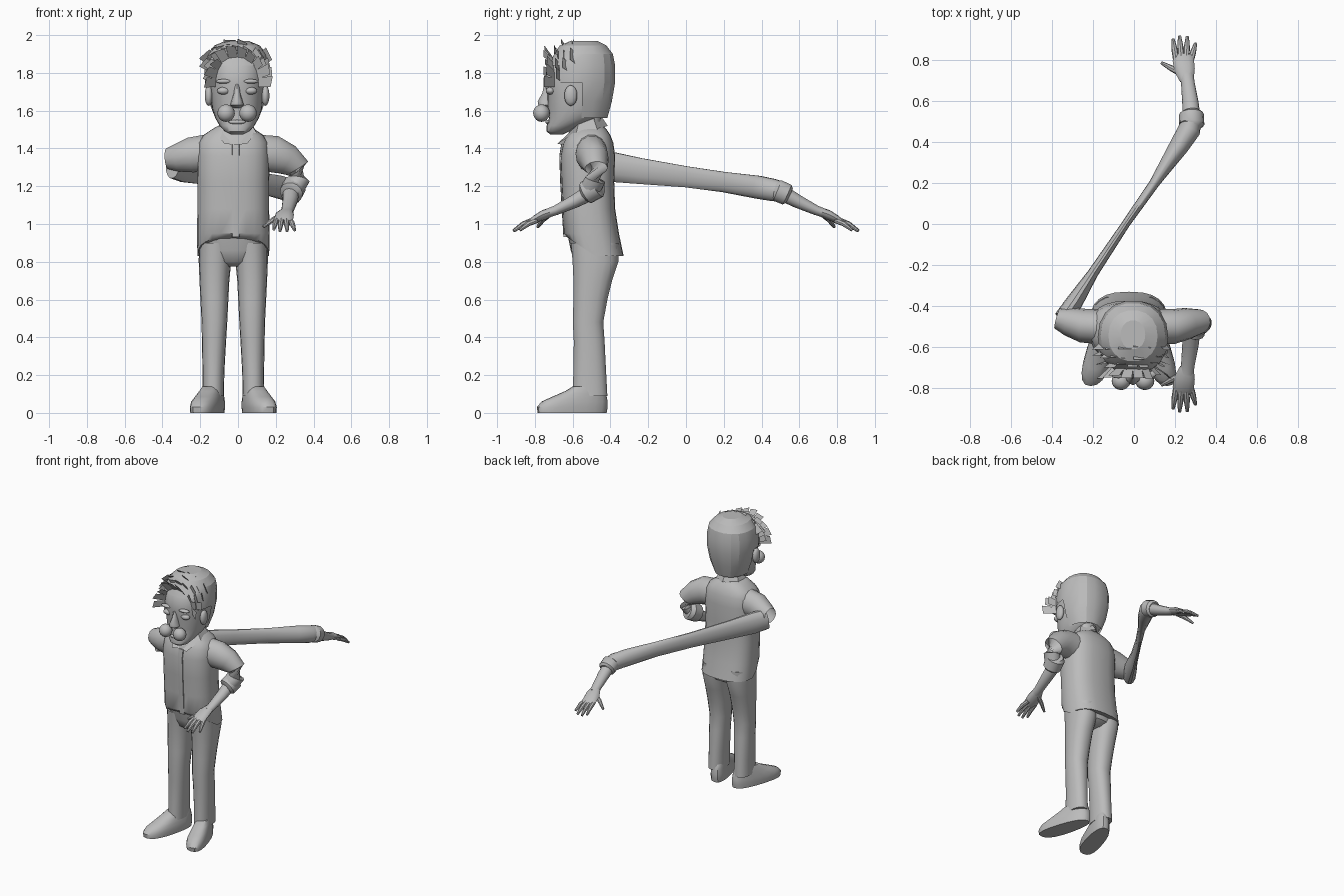
import bpy, bmesh, math, random
from mathutils import Vector

random.seed(4)
cube = bpy.data.objects.get("Cube")
if cube:
    bpy.data.objects.remove(cube, do_unlink=True)

clay = bpy.data.materials.new("plain_grey")
clay.use_nodes = True
clay.diffuse_color = (0.5, 0.5, 0.5, 1)
clay.node_tree.nodes["Principled BSDF"].inputs["Base Color"].default_value = (0.5, 0.5, 0.5, 1)
MID = -0.025          # centre line of the body
HEAD = -0.005         # centre line of the head


def finish(name, bm, angle=40):
    bmesh.ops.recalc_face_normals(bm, faces=bm.faces)
    me = bpy.data.meshes.new(name)
    bm.to_mesh(me)
    bm.free()
    me.materials.append(clay)
    ob = bpy.data.objects.new(name, me)
    bpy.context.collection.objects.link(ob)
    bpy.ops.object.select_all(action='DESELECT')
    ob.select_set(True)
    bpy.context.view_layer.objects.active = ob
    bpy.ops.object.shade_smooth_by_angle(angle=math.radians(angle))
    return ob


def skin(rings, caps=True):
    """Bridge rings of points into a bmesh."""
    bm = bmesh.new()
    vs = [[bm.verts.new(p) for p in r] for r in rings]
    n = len(vs[0])
    for a, b in zip(vs, vs[1:]):
        for i in range(n):
            j = (i + 1) % n
            bm.faces.new((a[i], a[j], b[j], b[i]))
    if caps:
        bm.faces.new(vs[0])
        bm.faces.new(vs[-1])
    return bm


def unit(n, power):
    out = []
    for i in range(n):
        a = 2 * math.pi * i / n
        c, s = math.cos(a), math.sin(a)
        out.append((math.copysign(abs(c) ** (2 / power), c), math.copysign(abs(s) ** (2 / power), s)))
    return out


def stack(rows, n=24, power=2.3):
    """Level rings from rows of (z, centre x, half width, front y, back y)."""
    return [[Vector((cx + hx * u, (yf + yb) / 2 + (yb - yf) / 2 * v, z)) for u, v in unit(n, power)]
            for z, cx, hx, yf, yb in rows]


def tube(name, path, n=14, caps=True, power=2):
    """Sweep along points of (x, y, z, half width, half height)."""
    pts = [Vector(p[:3]) for p in path]
    rings = []
    for i, p in enumerate(path):
        t = (pts[min(i + 1, len(pts) - 1)] - pts[max(i - 1, 0)]).normalized()
        side = t.cross(Vector((0, 0, 1))).normalized()
        up = side.cross(t)
        rings.append([pts[i] + side * p[3] * u + up * p[4] * v for u, v in unit(n, power)])
    return finish(name, skin(rings, caps))


def ball(name, loc, size, seg=20):
    bm = bmesh.new()
    bmesh.ops.create_uvsphere(bm, u_segments=seg, v_segments=seg // 2, radius=1)
    for v in bm.verts:
        v.co = Vector(loc) + Vector([a * b for a, b in zip(v.co, size)])
    return finish(name, bm)


# Shirt, with a hem that drops from front to back
shirt = stack([(0.84, MID, .19, -.63, -.33), (0.95, MID, .192, -.65, -.355), (1.08, MID, .19, -.652, -.375),
               (1.22, MID, .19, -.66, -.38), (1.36, MID, .192, -.665, -.375), (1.43, MID, .185, -.65, -.385),
               (1.47, MID, .16, -.63, -.40), (1.50, MID, .115, -.61, -.42), (1.52, MID, .08, -.60, -.44)], power=2.6)
for p in shirt[0]:
    p.z = 0.93 - 0.1 * min(1, max(0, (p.y + .63) / .15))
finish("shirt", skin(shirt))
finish("shirt_placket", skin(stack([(z, -.012, .02, y - .006, y + .03) for z, y in
       ((.93, -.643), (1.08, -.652), (1.22, -.66), (1.36, -.665), (1.42, -.655))], 8, 6)))
finish("neck", skin(stack([(1.44, -.015, .085, -.62, -.44), (1.52, -.01, .075, -.62, -.45),
                           (1.60, HEAD, .075, -.63, -.45)])))

# Collar leaves
for side, label in ((1, "left"), (-1, "right")):
    bm = bmesh.new()
    strip = [((0, -.445, 1.565), (0, -.415, 1.52)), ((.07, -.49, 1.56), (.095, -.47, 1.50)),
             ((.078, -.57, 1.53), (.11, -.58, 1.485)), ((.012, -.655, 1.42), (.06, -.68, 1.425))]
    vs = [[bm.verts.new((-.012 + side * x, y, z)) for x, y, z in pair] for pair in strip]
    for a, b in zip(vs, vs[1:]):
        bm.faces.new((a[0], a[1], b[1], b[0]))
    finish(label + "_collar", bm)

# Hips, trouser legs and shoes
finish("hips", skin(stack([(.775, MID, .05, -.55, -.41), (.80, MID, .13, -.59, -.37), (.86, MID, .182, -.61, -.352),
                           (.96, MID, .185, -.63, -.37)])))
for side, label in ((1, "left"), (-1, "right")):
    legs = [(.90, .092, .09, -.61, -.355), (.80, .097, .086, -.602, -.357), (.70, .1, .079, -.597, -.39),
            (.60, .1, .074, -.597, -.415), (.48, .1, .068, -.6, -.437), (.38, .102, .064, -.595, -.43),
            (.22, .105, .058, -.597, -.422), (.09, .107, .057, -.602, -.415)]
    finish(label + "_trouser_leg", skin(stack([(z, MID + side * o, w, f, b) for z, o, w, f, b in legs], 18)))
    shoe = stack([(0, 0, .066, -.785, -.42), (.03, 0, .068, -.79, -.415), (.06, 0, .066, -.765, -.415),
                  (.085, 0, .06, -.71, -.42), (.115, 0, .054, -.64, -.425), (.14, 0, .045, -.6, -.44)], 20, 2.5)
    for ring in shoe:
        for p in ring:
            p.x = MID + side * (.105 - .28 * (p.y + .5)) + p.x * (1 + .5 * (-.55 - p.y))
    finish(label + "_shoe", skin(shoe))

# Left sleeve, bent at the elbow
tube("left_sleeve", [(.11, -.5, 1.375, .085, .1), (.19, -.5, 1.37, .085, .1), (.26, -.485, 1.34, .077, .085),
                     (.315, -.475, 1.295, .06, .068), (.325, -.48, 1.235, .055, .055), (.29, -.51, 1.18, .055, .055)])
tube("left_cuff", [(.305, -.46, 1.205, .05, .05), (.298, -.47, 1.2, .064, .064),
                   (.282, -.53, 1.165, .062, .062), (.278, -.54, 1.16, .045, .045)])

# Right sleeve: short open upper arm, then a long stretched ribbon
tube("right_upper_sleeve", [(-.17, -.5, 1.375, .085, .1), (-.25, -.495, 1.365, .083, .095),
                            (-.32, -.475, 1.35, .07, .075), (-.375, -.46, 1.345, .05, .055)], caps=False)
tube("right_long_sleeve", [(-.345, -.46, 1.315, .045, .075), (-.29, -.38, 1.30, .042, .08),
                           (-.2, -.24, 1.28, .026, .07), (-.04, 0, 1.25, .02, .057), (.1, .2, 1.222, .025, .055),
                           (.22, .38, 1.195, .048, .062), (.27, .46, 1.18, .055, .06), (.28, .51, 1.17, .05, .055)])
tube("right_cuff", [(.279, .475, 1.18, .045, .05), (.281, .485, 1.177, .062, .06),
                    (.28, .535, 1.155, .06, .058), (.279, .545, 1.15, .045, .045)])

# Forearms and hands, matching front and back
fingers = [((.205, -.80, 1.02), (.19, -.90, .972)), ((.23, -.81, 1.02), (.222, -.915, .963)),
           ((.255, -.81, 1.02), (.26, -.912, .963)), ((.275, -.79, 1.02), (.3, -.88, .967))]
for m, label in ((1, "left"), (-1, "right")):
    tube(label + "_forearm", [(.282, -.49 * m, 1.175, .045, .045), (.275, -.59 * m, 1.12, .04, .036),
                              (.262, -.69 * m, 1.072, .033, .026), (.255, -.73 * m, 1.058, .036, .024)])
    tube(label + "_palm", [(.258, -.70 * m, 1.068, .034, .022), (.247, -.75 * m, 1.05, .05, .026),
                           (.24, -.80 * m, 1.025, .052, .02), (.24, -.825 * m, 1.012, .044, .012)], 12)
    thumb = ((.235, -.73, 1.045), (.135, -.785, .985))
    for i, (a, b) in enumerate(fingers + [thumb]):
        a, b = Vector(a), Vector(b)
        a.y *= m
        b.y *= m
        mid = a.lerp(b, .5) + Vector((0, 0, .008))
        tube(f"{label}_finger_{i + 1}", [(*a, .015, .015), (*mid, .015, .014), (*b, .008, .008)], 8)

# Head with jaw and features
finish("head", skin(stack([(1.475, HEAD, .035, -.72, -.65), (1.49, HEAD, .065, -.738, -.62), (1.52, HEAD, .092, -.738, -.56),
                           (1.56, HEAD, .115, -.725, -.47), (1.61, HEAD, .132, -.735, -.42), (1.68, HEAD, .14, -.735, -.40),
                           (1.75, HEAD, .145, -.75, -.39), (1.83, HEAD, .145, -.735, -.39), (1.90, HEAD, .12, -.69, -.42),
                           (1.94, HEAD, .07, -.62, -.48)])))
finish("nose", skin(stack([(1.615, HEAD, .018, -.755, -.70), (1.63, HEAD, .036, -.782, -.70), (1.65, HEAD, .03, -.785, -.70),
                           (1.69, HEAD, .018, -.762, -.70), (1.74, HEAD, .014, -.75, -.70)], 12, 2)))
ball("lower_lip", (HEAD, -.73, 1.54), (.045, .014, .012))
for side, label in ((1, "left"), (-1, "right")):
    x = HEAD + side
    ball(label + "_moustache_ball", (HEAD + side * .058, -.765, 1.587), (.046, .044, .046))
    ball(label + "_eye", (HEAD + side * .072, -.718, 1.705), (.034, .024, .02))
    ball(label + "_brow", (HEAD + side * .07, -.732, 1.755), (.045, .02, .012))
    ball(label + "_ear", (HEAD + side * .15, -.61, 1.68), (.022, .035, .055), 14)

# Faceted hair cap, cut away around the face and ears
cap = skin(stack([(1.56, HEAD, .115, -.69, -.415), (1.65, HEAD, .15, -.71, -.39), (1.75, HEAD, .17, -.73, -.373),
                  (1.84, HEAD, .172, -.73, -.373), (1.90, HEAD, .158, -.70, -.385), (1.945, HEAD, .12, -.67, -.42),
                  (1.97, HEAD, .06, -.61, -.47)], 18, 2.2), caps=False)
bmesh.ops.holes_fill(cap, edges=[e for e in cap.edges if e.is_boundary and e.verts[0].co.z > 1.96])
cut = [f for f in cap.faces if (c := f.calc_center_median()).z < 1.86 and c.y < (-.56 if c.z < 1.79 else -.65)]
bmesh.ops.delete(cap, geom=cut, context='FACES')
finish("hair_cap", cap, 20)

# Rows of upright hair tufts: (base y, tip y, spread in degrees, inner, outer radius, count)
for r, (yb, yt, spread, ri, ro, count) in enumerate(((-.695, -.745, 88, .125, .20, 10), (-.665, -.69, 75, .14, .205, 9),
                                                     (-.61, -.65, 60, .16, .225, 8), (-.565, -.605, 50, .18, .24, 6))):
    bm = bmesh.new()
    step = math.radians(2 * spread) / (count - 1)
    for i in range(count):
        a = -math.radians(spread) + step * i
        tip = ro + random.uniform(-.015, .015)
        y_tip = yt + random.uniform(-.012, .012)
        corners = []
        for rad, y, da in ((ri, yb, -.55), (tip, y_tip, -.45), (tip - .015, y_tip, .4), (ri, yb, .55)):
            b = a + da * step
            corners.append(bm.verts.new((HEAD + rad * .92 * math.sin(b), y, 1.745 + rad * math.cos(b))))
        bm.faces.new(corners)
    finish(f"hair_tufts_{r + 1}", bm)
